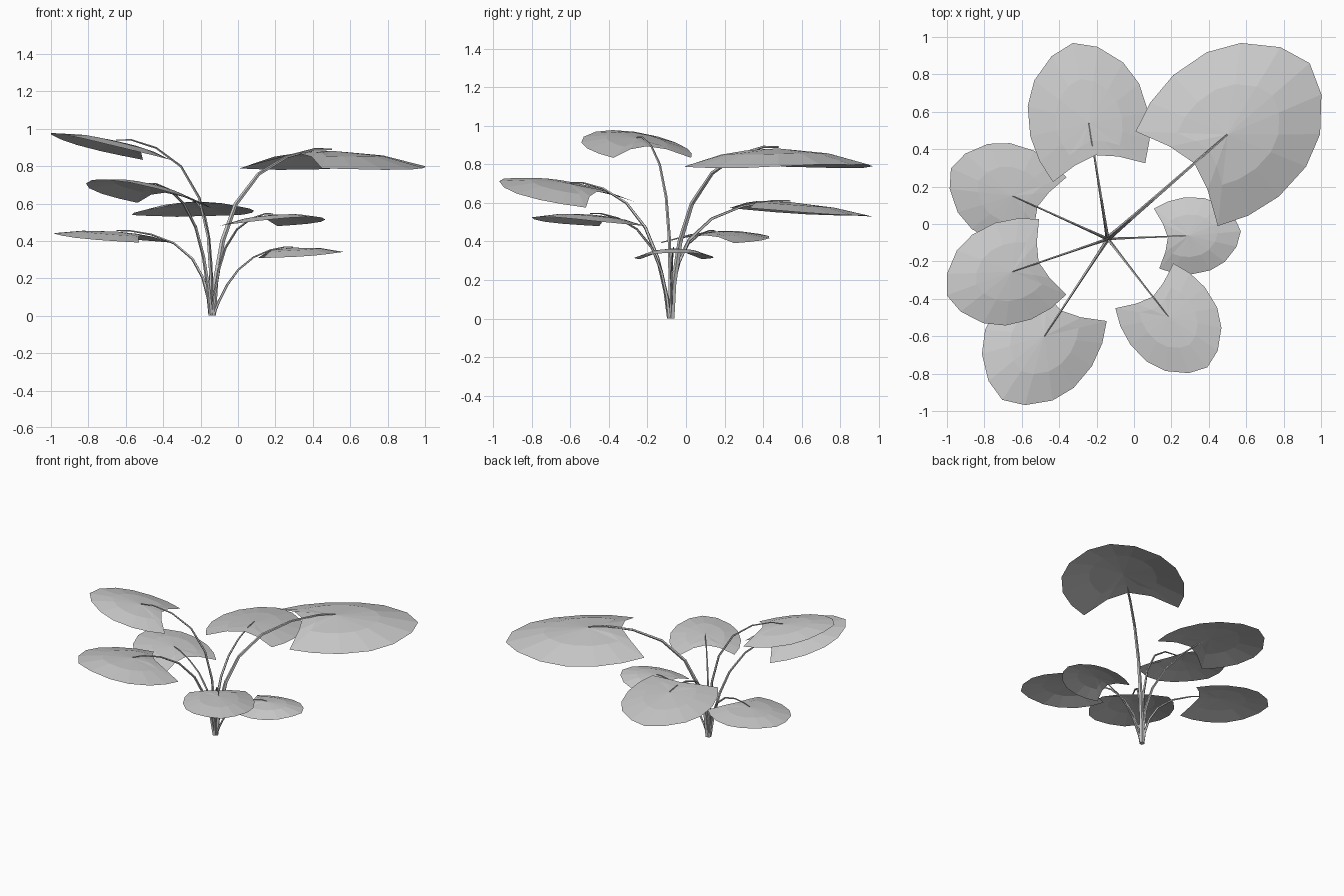
import bpy, bmesh, math
from mathutils import Vector

cube = bpy.data.objects.get("Cube")
if cube:
    bpy.data.objects.remove(cube, do_unlink=True)


def make_material(name, value):
    mat = bpy.data.materials.new(name)
    mat.use_nodes = True
    color = (value, value, value, 1)
    mat.diffuse_color = color
    mat.node_tree.nodes["Principled BSDF"].inputs["Base Color"].default_value = color
    return mat


GREY = make_material("plain grey", 0.6)
ROOT = Vector((-0.14, -0.08, 0))

# Half outline of a leaf (along, across), from the notch round to the tip
HALF = [(-.234, 0), (-.275, .155), (-.36, .335), (-.2, .40), (-.01, .43),
        (.205, .405), (.375, .323), (.52, .167), (.582, 0)]
OUTLINE = HALF + [(u, -v) for u, v in HALF[-2:0:-1]]

# Stem curve as (share of reach, share of height)
STEM = [(0, 0), (.02, .2), (.08, .45), (.19, .67), (.38, .85),
        (.62, .955), (.85, 1), (1, 1)]


def finish(bm, name):
    mesh = bpy.data.meshes.new(name)
    bm.to_mesh(mesh)
    bm.free()
    mesh.materials.append(GREY)
    obj = bpy.data.objects.new(name, mesh)
    bpy.context.scene.collection.objects.link(obj)


def make_leaf(name, joint, yaw, size, droop, pitch, roll):
    """Domed sheet fanned round the stem joint, with a notch at the back."""
    bm = bmesh.new()
    c, s = math.cos(yaw), math.sin(yaw)

    def vert(u, v):
        z = -droop * (.55 * v * v + .25 * u * u) + pitch * u + roll * v - .008
        return bm.verts.new(joint + size * Vector((c * u - s * v, s * u + c * v, z)))

    center = vert(0, 0)
    inner = [vert(u * .55, v * .55) for u, v in OUTLINE]
    outer = [vert(u, v) for u, v in OUTLINE]
    for i in range(len(OUTLINE)):
        j = (i + 1) % len(OUTLINE)
        bm.faces.new((center, inner[i], inner[j]))
        bm.faces.new((inner[i], outer[i], outer[j], inner[j]))
    bmesh.ops.recalc_face_normals(bm, faces=bm.faces)
    if sum(f.normal.z for f in bm.faces) < 0:
        bmesh.ops.reverse_faces(bm, faces=bm.faces)
    finish(bm, name)


def make_stem(name, joint, size, lean, sides=5):
    """Tapered tube from the root to the leaf joint."""
    bm = bmesh.new()
    reach = Vector((joint.x - ROOT.x, joint.y - ROOT.y, 0))
    out = reach.normalized()
    across = Vector((-out.y, out.x, 0))
    path = [ROOT + out * .008 + reach * (r + lean * (h - r)) + Vector((0, 0, joint.z * h))
            for r, h in STEM]
    path[-1] = joint
    rings = []
    for i, p in enumerate(path):
        along = (path[min(i + 1, len(path) - 1)] - path[max(i - 1, 0)]).normalized()
        if i == 0:
            along = Vector((0, 0, 1))
        up = along.cross(across)
        radius = size * (.017 - .012 * i / (len(path) - 1))
        angles = [math.tau * k / sides for k in range(sides)]
        rings.append([bm.verts.new(p + radius * (across * math.cos(a) + up * math.sin(a)))
                      for a in angles])
    for low, high in zip(rings, rings[1:]):
        for k in range(sides):
            n = (k + 1) % sides
            bm.faces.new((low[k], low[n], high[n], high[k]))
    bm.faces.new(rings[0])
    bm.faces.new(rings[-1])
    bmesh.ops.recalc_face_normals(bm, faces=bm.faces)
    finish(bm, name)


# Position: joint, yaw, size, droop, pitch, roll, stem lean
LEAVES = {
    "back_left": ((.50, .478, .89), 41, 1, 1, 0, 0, 0),
    "back": ((-.24, .54, .61), 101.5, .75, .7, -.07, 0, -.1),
    "right_low": ((-.649, .151, .455), 156, .62, .7, .08, 0, 0),
    "right_high": ((-.651, -.254, .94), 200, .64, .8, .23, 0, -.15),
    "front_right": ((-.48, -.60, .705), 236.6, .7, .9, .2, -.06, .1),
    "front_left": ((.184, -.497, .545), 307.7, .585, .8, .08, 0, .05),
    "left_low": ((.293, -.063, .368), 5, .48, 1, .06, 0, .25),
}
for place, (joint, yaw, size, droop, pitch, roll, lean) in LEAVES.items():
    joint = Vector(joint)
    make_leaf(place + "_leaf", joint, math.radians(yaw), size, droop, pitch, roll)
    make_stem(place + "_stem", joint, size, lean)
